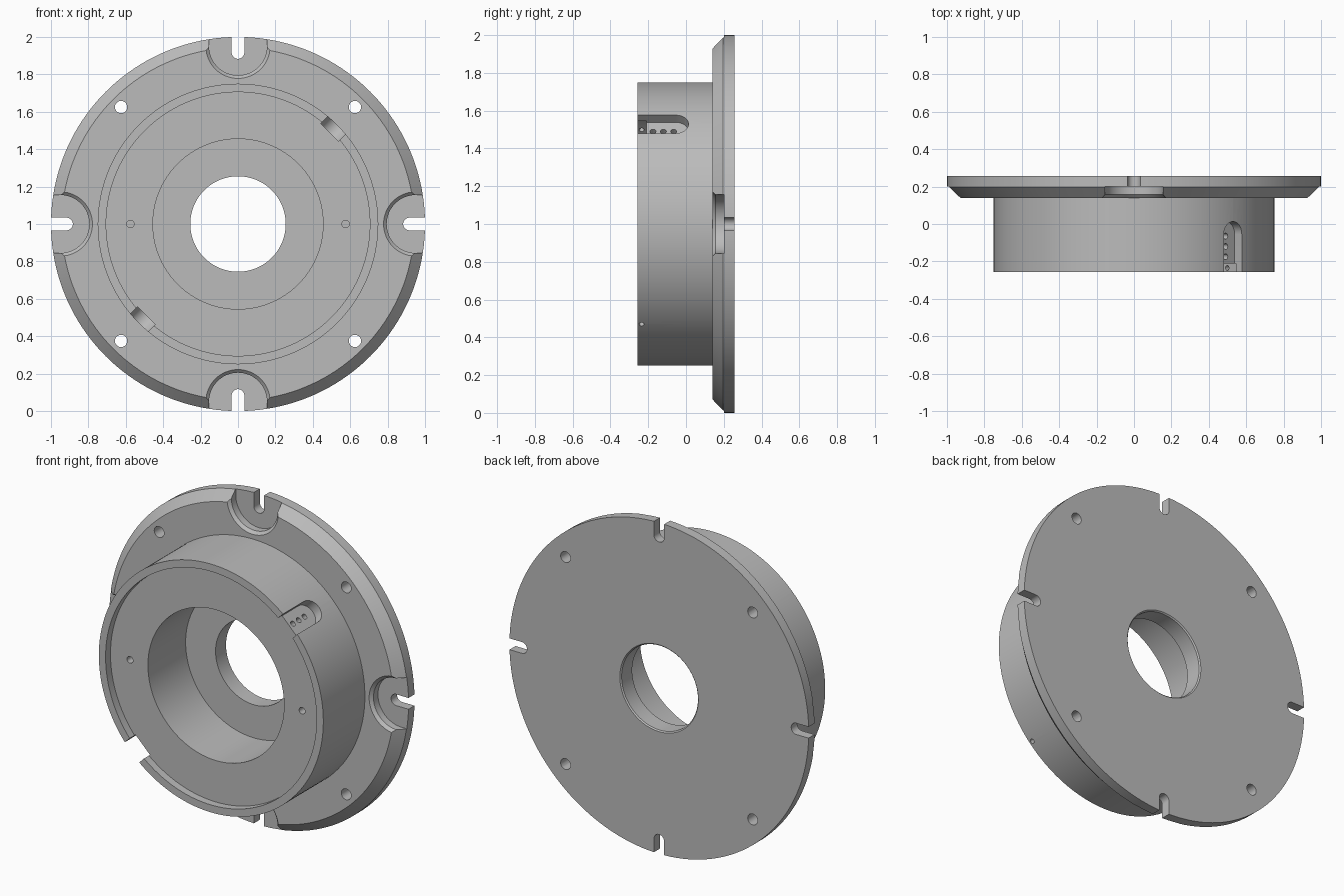
import bpy, bmesh
from math import cos, sin, pi, radians
from mathutils import Vector, Matrix

if "Cube" in bpy.data.objects:
    bpy.data.objects.remove(bpy.data.objects["Cube"], do_unlink=True)

SEG = 160
CENTRE = Vector((0, 0, 1))
AXIS = Vector((0, 1, 0))

grey = bpy.data.materials.new("machined_grey")
grey.use_nodes = True
colour = (0.5, 0.5, 0.5, 1)
grey.diffuse_color = colour
grey.node_tree.nodes["Principled BSDF"].inputs["Base Color"].default_value = colour


def radial(deg):
    return Vector((cos(radians(deg)), 0, sin(radians(deg))))


def skin(bm, rings, closed):
    """Join equal rings of points with quads, either as a torus or with end caps."""
    rings = [[bm.verts.new(p) for p in ring] for ring in rings]
    n = len(rings[0])
    last = len(rings) if closed else len(rings) - 1
    for i in range(last):
        a, b = rings[i], rings[(i + 1) % len(rings)]
        for j in range(n):
            k = (j + 1) % n
            bm.faces.new((a[j], a[k], b[k], b[j]))
    if not closed:
        bm.faces.new(rings[0])
        bm.faces.new(rings[-1])


def finish(bm, name):
    bmesh.ops.recalc_face_normals(bm, faces=bm.faces)
    mesh = bpy.data.meshes.new(name)
    bm.to_mesh(mesh)
    bm.free()
    mesh.materials.append(grey)
    obj = bpy.data.objects.new(name, mesh)
    bpy.context.collection.objects.link(obj)
    return obj


def u_cutter(bm, out, depth, centre, far, levels):
    """U-shaped slot opening along 'out'; levels are (radius, position along depth)."""
    side = depth.cross(out)
    rings = []
    for r, w in levels:
        arc = [(centre - r * sin(pi * i / 24), r * cos(pi * i / 24)) for i in range(25)]
        outline = [(far, r)] + arc + [(far, -r)]
        rings.append([CENTRE + out * u + side * v + depth * w for u, v in outline])
    skin(bm, rings, False)


def drill(bm, start, direction, radius, length):
    """Round hole from start along direction."""
    turn = direction.to_track_quat('Z', 'Y').to_matrix().to_4x4()
    middle = Matrix.Translation(CENTRE + start + direction * length / 2)
    bmesh.ops.create_cone(bm, cap_ends=True, segments=24, radius1=radius,
                          radius2=radius, depth=length, matrix=middle @ turn)


# Turned body: flange, hub, raised rim and stepped bore (radius, y)
profile = [(0.255, 0.15), (0.255, 0.25), (0.262, 0.257), (1.0, 0.257), (1.0, 0.197),
           (0.943, 0.14), (0.75, 0.14), (0.75, -0.257), (0.705, -0.257),
           (0.705, -0.21), (0.455, -0.21), (0.455, 0.15)]
bm = bmesh.new()
skin(bm, [[CENTRE + radial(360 * i / SEG) * r + AXIS * y for r, y in profile]
          for i in range(SEG)], True)
body = finish(bm, "flanged_hub")

# First cuts: chamfered clamp pockets and two slots in the hub rim
bm = bmesh.new()
for deg in (0, 90, 180, 270):
    u_cutter(bm, radial(deg), AXIS, 0.95, 1.1, [(0.19, 0.122), (0.155, 0.157), (0.155, 0.2)])
for deg in (45, 225):
    u_cutter(bm, -AXIS, radial(deg), 0.055, 0.3, [(0.068, 0.693), (0.068, 0.8)])
pockets = finish(bm, "pocket_cutter")

# Second cuts: clamp slots, bolt holes, pin holes and radial holes
bm = bmesh.new()
for deg in (0, 90, 180, 270):
    u_cutter(bm, radial(deg), AXIS, 0.917, 1.1, [(0.034, 0.1), (0.034, 0.3)])
    drill(bm, radial(deg + 45) * 0.884 + AXIS * 0.1, AXIS, 0.033, 0.2)
for deg in (0, 180):
    drill(bm, radial(deg) * 0.575 - AXIS * 0.24, AXIS, 0.02, 0.1)
    for y in (-0.175, -0.12, -0.065):
        drill(bm, radial(deg + 45) * 0.72 + AXIS * y, -radial(deg + 45), 0.016, 0.08)
    drill(bm, radial(deg + 135) * 0.8 - AXIS * 0.235, -radial(deg + 135), 0.013, 0.14)
holes = finish(bm, "hole_cutter")

# Apply the cuts
for cutter in (pockets, holes):
    cutter.hide_render = True
    mod = body.modifiers.new(cutter.name, 'BOOLEAN')
    mod.operation = 'DIFFERENCE'
    mod.solver = 'EXACT'
    mod.object = cutter
bpy.context.view_layer.update()
cut = bpy.data.meshes.new_from_object(body.evaluated_get(bpy.context.evaluated_depsgraph_get()))
body.modifiers.clear()
body.data = cut
for cutter in (pockets, holes):
    bpy.data.objects.remove(cutter, do_unlink=True)

# Smooth the round walls and keep the machined edges sharp
bpy.ops.object.select_all(action='DESELECT')
body.select_set(True)
bpy.context.view_layer.objects.active = body
bpy.ops.object.shade_smooth_by_angle(angle=radians(25))
